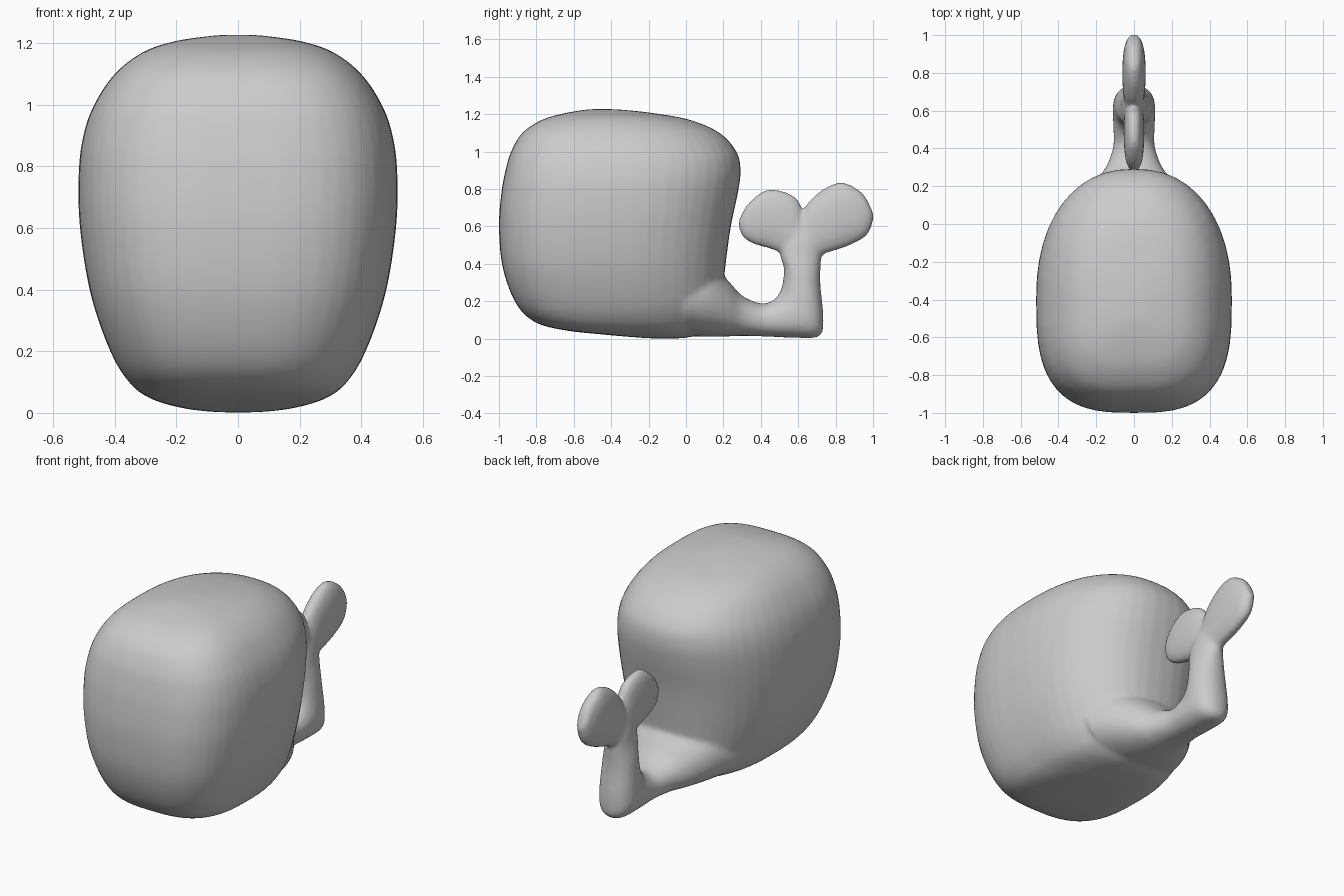
import bpy, bmesh
from math import cos, sin, pi

SIDES, STEPS = 48, 5


def power(v, n):
    return (1 if v >= 0 else -1) * abs(v) ** (2 / n)


def smooth_rows(rows):
    """Catmull-Rom interpolation through rows of numbers."""
    out = []
    for i in range(len(rows) - 1):
        a, b = rows[max(i - 1, 0)], rows[i]
        c, d = rows[i + 1], rows[min(i + 2, len(rows) - 1)]
        for s in range(STEPS):
            t = s / STEPS
            out.append([0.5 * (2 * q + (r - p) * t + (2 * p - 5 * q + 4 * r - u) * t * t
                               + (3 * q - p - 3 * r + u) * t ** 3)
                        for p, q, r, u in zip(a, b, c, d)])
    return out + [list(rows[-1])]


def loft(bm, rings):
    """Skin closed rings and cap both ends."""
    vs = [[bm.verts.new(p) for p in ring] for ring in rings]
    for a, b in zip(vs, vs[1:]):
        for i in range(SIDES):
            j = (i + 1) % SIDES
            bm.faces.new((a[i], a[j], b[j], b[i]))
    bm.faces.new(vs[0])
    bm.faces.new(vs[-1])


def level_ring(z, front, back, w, mid):
    """Horizontal section: boxy in front, rounder behind."""
    pts = []
    for k in range(SIDES):
        a = 2 * pi * k / SIDES
        n, depth = (2.3, back - mid) if sin(a) > 0 else (3.0, mid - front)
        pts.append((w * power(cos(a), n), mid + depth * power(sin(a), n), z))
    return pts


def span_ring(y1, z1, y2, z2, w):
    """Oval section between two outline points of the side view."""
    pts = []
    for k in range(SIDES):
        a = 2 * pi * k / SIDES
        s = power(sin(a), 2.2)
        pts.append((w * power(cos(a), 2.2),
                    (y1 + y2) / 2 + (y1 - y2) / 2 * s,
                    (z1 + z2) / 2 + (z1 - z2) / 2 * s))
    return pts


# body: z, front y, back y, half width, widest y
body = [
    (0.002, -0.20, -0.02, 0.06, -0.12),
    (0.008, -0.28, 0.02, 0.13, -0.16),
    (0.02, -0.42, 0.06, 0.20, -0.22),
    (0.045, -0.65, 0.10, 0.28, -0.30),
    (0.09, -0.81, 0.15, 0.345, -0.36),
    (0.19, -0.91, 0.19, 0.41, -0.38),
    (0.38, -0.98, 0.21, 0.477, -0.40),
    (0.60, -1.00, 0.24, 0.513, -0.40),
    (0.78, -0.987, 0.278, 0.517, -0.40),
    (0.90, -0.965, 0.292, 0.502, -0.40),
    (1.00, -0.935, 0.27, 0.467, -0.41),
    (1.10, -0.875, 0.18, 0.40, -0.42),
    (1.17, -0.77, 0.02, 0.31, -0.43),
    (1.205, -0.65, -0.17, 0.21, -0.44),
    (1.222, -0.55, -0.32, 0.10, -0.45),
    (1.227, -0.50, -0.40, 0.04, -0.45),
]

# tail stem: inner y, z, outer y, z, half width
stem = [
    (0.00, 0.42, 0.00, 0.015, 0.34),
    (0.12, 0.40, 0.12, 0.01, 0.285),
    (0.22, 0.315, 0.22, 0.012, 0.215),
    (0.30, 0.23, 0.30, 0.015, 0.15),
    (0.40, 0.188, 0.42, 0.012, 0.11),
    (0.465, 0.205, 0.58, 0.005, 0.11),
    (0.50, 0.245, 0.71, 0.012, 0.112),
    (0.518, 0.30, 0.735, 0.10, 0.108),
    (0.523, 0.38, 0.718, 0.30, 0.095),
    (0.505, 0.45, 0.722, 0.43, 0.075),
    (0.53, 0.55, 0.72, 0.53, 0.06),
    (0.58, 0.64, 0.66, 0.64, 0.03),
]

# flukes: upper y, z, lower y, z, half thickness
rear_fluke = [
    (0.56, 0.56, 0.68, 0.42, 0.05),
    (0.615, 0.66, 0.745, 0.455, 0.055),
    (0.66, 0.737, 0.81, 0.475, 0.06),
    (0.75, 0.81, 0.89, 0.505, 0.062),
    (0.84, 0.835, 0.97, 0.555, 0.055),
    (0.93, 0.79, 1.003, 0.64, 0.036),
    (0.97, 0.74, 0.997, 0.68, 0.016),
]
front_fluke = [
    (0.68, 0.56, 0.56, 0.42, 0.05),
    (0.63, 0.66, 0.50, 0.46, 0.052),
    (0.60, 0.74, 0.44, 0.483, 0.054),
    (0.53, 0.785, 0.365, 0.505, 0.054),
    (0.43, 0.795, 0.302, 0.545, 0.047),
    (0.35, 0.74, 0.281, 0.61, 0.032),
    (0.31, 0.69, 0.288, 0.645, 0.014),
]

bm = bmesh.new()
loft(bm, [level_ring(*r) for r in smooth_rows(body)])
for part in (stem, rear_fluke, front_fluke):
    loft(bm, [span_ring(*r) for r in smooth_rows(part)])
bmesh.ops.recalc_face_normals(bm, faces=bm.faces)
mesh = bpy.data.meshes.new("whale_body")
bm.to_mesh(mesh)
bm.free()
whale = bpy.data.objects.new("whale_body", mesh)
bpy.context.collection.objects.link(whale)

# fuse the parts into one skin and soften the joints
fuse = whale.modifiers.new("fuse", 'REMESH')
fuse.mode = 'VOXEL'
fuse.voxel_size = 0.013
fuse.use_smooth_shade = True
soften = whale.modifiers.new("soften", 'SMOOTH')
soften.factor = 0.5
soften.iterations = 7
